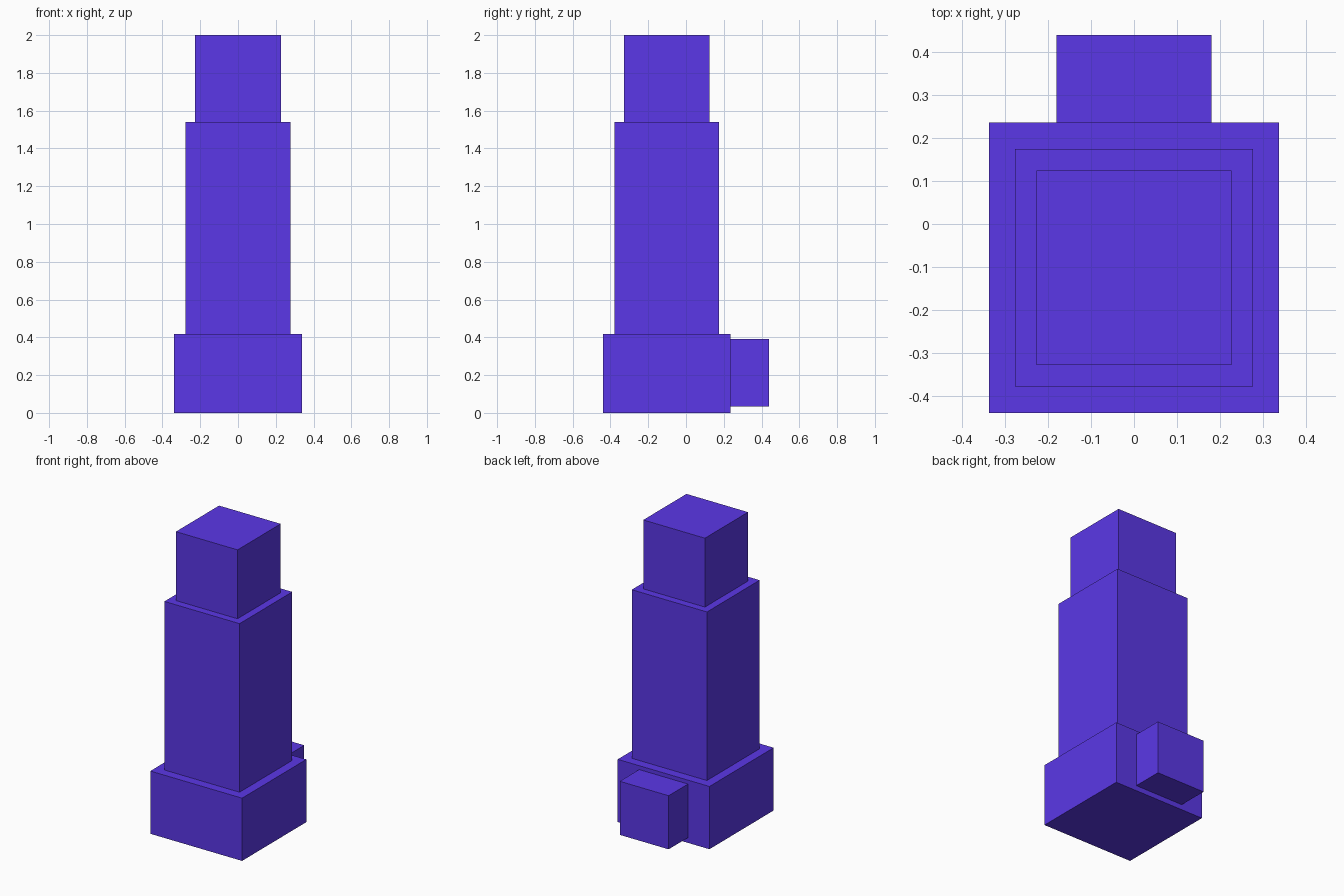
import bpy

if "Cube" in bpy.data.objects:
    bpy.data.objects.remove(bpy.data.objects["Cube"])

violet = bpy.data.materials.new("violet")
violet.diffuse_color = (0.114, 0.042, 0.87, 1.0)
violet.use_nodes = True
violet.node_tree.nodes["Principled BSDF"].inputs["Base Color"].default_value = violet.diffuse_color


def box(name, lo, hi):
    """Axis-aligned box between two corners."""
    centre = [(a + b) / 2 for a, b in zip(lo, hi)]
    bpy.ops.mesh.primitive_cube_add(size=1, location=centre)
    ob = bpy.context.object
    ob.name = name
    ob.scale = [b - a for a, b in zip(lo, hi)]
    bpy.ops.object.transform_apply(location=False, rotation=False, scale=True)
    ob.data.materials.append(violet)


# Three stacked square tiers sharing one axis: half width, bottom, top
AXIS_Y = -0.102
for name, half, z0, z1 in (
    ("base_tier", 0.338, 0.0, 0.418),
    ("middle_tier", 0.277, 0.418, 1.541),
    ("top_tier", 0.227, 1.541, 2.0),
):
    box(name, (-half, AXIS_Y - half, z0), (half, AXIS_Y + half, z1))

# Small block on the back of the base
box("rear_block", (-0.18, 0.236, 0.035), (0.18, 0.44, 0.392))
